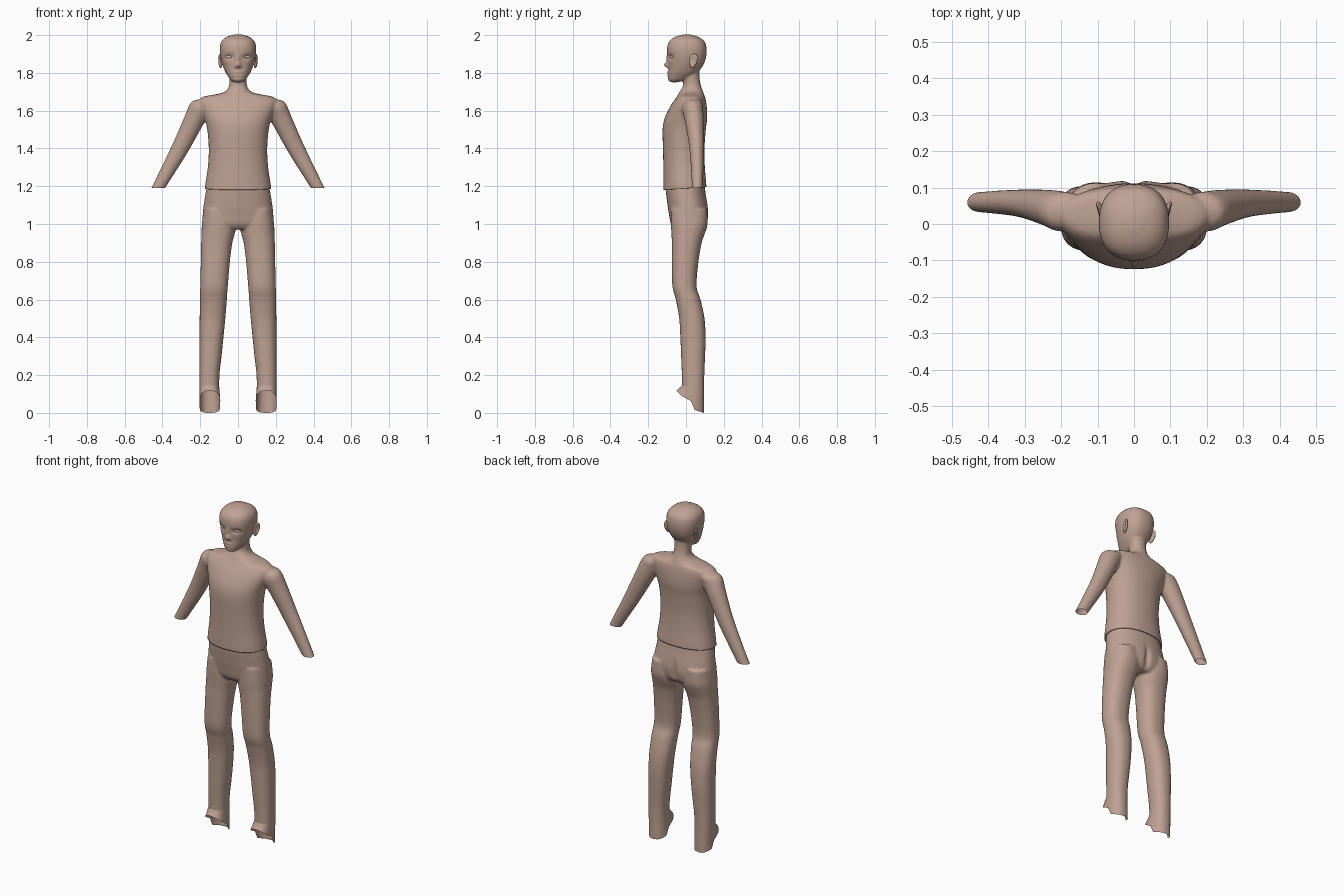
import bpy, bmesh, math
from mathutils import Vector, Matrix

if "Cube" in bpy.data.objects:
    bpy.data.objects.remove(bpy.data.objects["Cube"])

VOXEL = 0.0065


def material(name, rgb):
    m = bpy.data.materials.new(name)
    m.diffuse_color = (*rgb, 1)
    m.use_nodes = True
    m.node_tree.nodes["Principled BSDF"].inputs["Base Color"].default_value = m.diffuse_color
    return m


CLAY = material("warm clay", (0.52, 0.36, 0.295))
PALE = material("pale eye", (0.66, 0.52, 0.45))


def smooth_rows(rows, steps=5):
    """Catmull-Rom interpolation of the numbers that describe each ring."""
    out = []
    for i in range(len(rows) - 1):
        p = [rows[max(0, min(len(rows) - 1, i + k))] for k in (-1, 0, 1, 2)]
        for s in range(steps):
            t = s / steps
            out.append([0.5 * (2 * b + (c - a) * t + (2 * a - 5 * b + 4 * c - d) * t * t
                               + (3 * b - a - 3 * c + d) * t ** 3) for a, b, c, d in zip(*p)])
    return out + [list(rows[-1])]


def loft(bm, rows, axis=Vector((1, 0, 0)), power=2.2, side=1, n=40):
    """Closed tube; a row is (centre x, z, front y, back y, half width along axis)."""
    rings = []
    for cx, z, yf, yb, r in smooth_rows(rows):
        ring = []
        for k in range(n):
            c, s = math.cos(math.tau * k / n), math.sin(math.tau * k / n)
            u = math.copysign(abs(c) ** (2 / power), c) * r
            v = math.copysign(abs(s) ** (2 / power), s) * (yb - yf) / 2
            p = Vector((cx, (yf + yb) / 2 + v, z)) + axis * u
            p.x *= side
            ring.append(bm.verts.new(p))
        rings.append(ring)
    faces = [bm.faces.new((a[k], a[(k + 1) % n], b[(k + 1) % n], b[k]))
             for a, b in zip(rings, rings[1:]) for k in range(n)]
    faces += [bm.faces.new(rings[0]), bm.faces.new(rings[-1])]
    bmesh.ops.recalc_face_normals(bm, faces=faces)


def make_object(name, bm, mat):
    me = bpy.data.meshes.new(name)
    bm.to_mesh(me)
    bm.free()
    me.materials.append(mat)
    me.shade_smooth()
    ob = bpy.data.objects.new(name, me)
    bpy.context.collection.objects.link(ob)
    return ob


def fuse(bm, iterations):
    """Melt overlapping tubes into one smooth skin and return it as a bmesh."""
    ob = make_object("blend", bm, CLAY)
    rm = ob.modifiers.new("melt", 'REMESH')
    rm.mode, rm.voxel_size = 'VOXEL', VOXEL
    sm = ob.modifiers.new("soften", 'SMOOTH')
    sm.factor, sm.iterations = 0.5, iterations
    dg = bpy.context.evaluated_depsgraph_get()
    me = bpy.data.meshes.new_from_object(ob.evaluated_get(dg))
    out = bmesh.new()
    out.from_mesh(me)
    bpy.data.objects.remove(ob)
    bpy.data.meshes.remove(me)
    return out


def cut(bm, point, normal):
    bmesh.ops.bisect_plane(bm, geom=bm.verts[:] + bm.edges[:] + bm.faces[:], dist=1e-6,
                           plane_co=point, plane_no=normal, clear_outer=True)


def extrude_rim(bm, test, move):
    rim = [e for e in bm.edges if e.is_boundary and all(test(v.co) for v in e.verts)]
    res = bmesh.ops.extrude_edge_only(bm, edges=rim)
    for v in res["geom"]:
        if isinstance(v, bmesh.types.BMVert):
            v.co = move(v.co)


def bump(bm, x, z, sx, sz, dy, test):
    """Push a soft round patch along y, on both sides of the centre."""
    for v in bm.verts:
        if test(v.co):
            v.co.y += dy * math.exp(-((abs(v.co.x) - x) / sx) ** 2 - ((v.co.z - z) / sz) ** 2)


# ---- upper body: shirt, neck, head and sleeves in one skin
bm = bmesh.new()
torso = [(1.13, -.118, .108, .178), (1.2, -.12, .108, .175), (1.3, -.12, .1, .16),
         (1.4, -.122, .098, .155), (1.5, -.124, .105, .163), (1.56, -.113, .112, .178),
         (1.62, -.085, .11, .2), (1.655, -.062, .105, .205), (1.675, -.048, .1, .18),
         (1.688, -.04, .095, .11), (1.702, -.033, .09, .068), (1.73, -.016, .08, .048),
         (1.77, -.012, .072, .046), (1.82, 0, .07, .045)]
loft(bm, [(0, *r) for r in torso])
head = [(1.75, -.082, -.045, .02), (1.76, -.09, -.01, .038), (1.78, -.094, .03, .052),
        (1.80, -.094, .06, .065), (1.83, -.093, .085, .078), (1.86, -.095, .1, .088),
        (1.9, -.1, .109, .095), (1.94, -.099, .108, .096), (1.97, -.086, .096, .086),
        (1.992, -.055, .062, .058), (2.003, -.015, .025, .02)]
loft(bm, [(0, *r) for r in head], power=2.35)
arm_dir = Vector((.481, 0, -.877))
arm = [(.15, 1.645, 0, .08, .03), (.185, 1.632, -.015, .088, .05), (.203, 1.605, -.02, .09, .06),
       (.235, 1.545, -.006, .094, .054), (.307, 1.4, .018, .095, .046),
       (.40, 1.232, .03, .09, .035), (.488, 1.075, .037, .082, .026), (.515, 1.025, .038, .08, .025)]
for side in (1, -1):
    loft(bm, arm, axis=Vector((.877, 0, .481)), power=2, side=side)
bm = fuse(bm, 9)

# open cuffs and shirt hem
for side in (1, -1):
    cut(bm, (.488 * side, 0, 1.075), (arm_dir.x * side, 0, arm_dir.z))
cut(bm, (0, 0, 1.188), (0, .065, -1))
extrude_rim(bm, lambda c: c.z < 1.21 and abs(c.x) < .25,
            lambda c: Vector((c.x * .94, c.y * .92, c.z + .004)))

# face relief
face = lambda c: c.y < -.03 and c.z > 1.74
for x, z, sx, sz, dy in [(.047, 1.884, .024, .014, .012),    # eye sockets
                         (0, 1.872, .011, .022, -.008),      # nose bridge
                         (0, 1.842, .012, .013, -.024),      # nose tip
                         (.013, 1.834, .008, .007, -.006),   # nostrils
                         (0, 1.802, .022, .006, -.007),      # upper lip
                         (0, 1.795, .024, .003, .004),       # mouth line
                         (0, 1.787, .02, .006, -.006),       # lower lip
                         (0, 1.764, .022, .01, -.004)]:      # chin
    bump(bm, x, z, sx, sz, dy, face)
make_object("upper_body", bm, CLAY)

# ---- trousers: hips and two legs in one skin
bm = bmesh.new()
hips = [(1.27, -.105, .095, .15), (1.19, -.108, .1, .167), (1.1, -.098, .115, .182),
        (1.05, -.09, .119, .187), (1.0, -.08, .11, .185), (.972, -.06, .09, .13)]
loft(bm, [(0, *r) for r in hips])
leg = [(1.08, .03, .18, -.08, .112), (1.0, .015, .191, -.08, .114), (.95, .017, .193, -.077, .1),
       (.9, .03, .195, -.075, .083), (.8, .043, .197, -.075, .066), (.67, .054, .2, -.072, .056),
       (.6, .059, .202, -.054, .077), (.5, .067, .203, -.036, .098), (.4, .077, .204, -.03, .104),
       (.3, .087, .205, -.026, .101), (.2, .098, .205, -.022, .097), (.08, .1, .205, -.02, .095)]
for side in (1, -1):
    loft(bm, [((i + o) / 2, z, f, b, (o - i) / 2) for z, i, o, f, b in leg], side=side, power=2.3)
bm = fuse(bm, 8)
bump(bm, 0, 1.04, .016, .06, -.014, lambda c: c.y > .04)
cut(bm, (0, 0, 1.25), (0, 0, 1))
cut(bm, (0, 0, .145), (0, 0, -1))

# trouser hem: flared over the instep, dropping to the ground at the heel
HEM = [(0, -.05, .118), (.25, -.02, .088), (.55, .027, .062), (.7, .046, .015), (1, .096, 0)]


def hem(c):
    t = max(0, min(1, (c.y + .02) / .115))
    for a, b in zip(HEM, HEM[1:]):
        if t <= b[0]:
            k = (t - a[0]) / (b[0] - a[0])
            x = abs(c.x) - (.006 if abs(c.x) < .13 else 0)
            return Vector((math.copysign(x, c.x), a[1] + (b[1] - a[1]) * k, a[2] + (b[2] - a[2]) * k))


extrude_rim(bm, lambda c: c.z < .16, hem)
make_object("trousers", bm, CLAY)

# ---- ears and eyes
for side, tag in ((1, "left"), (-1, "right")):
    bm = bmesh.new()
    bmesh.ops.create_uvsphere(bm, u_segments=24, v_segments=16, radius=1)
    for v in bm.verts:
        v.co = Vector((v.co.x * .011, v.co.y * (.022 + .005 * v.co.z), v.co.z * .039))
        if v.co.x * side > 0:
            v.co.x -= side * .012 * math.exp(-(v.co.y / .012) ** 2 - ((v.co.z - .004) / .022) ** 2)
    ear = make_object(tag + "_ear", bm, CLAY)
    ear.location = (.094 * side, .038, 1.863)
    ear.rotation_euler = (-.2, 0, -.3 * side)

    bm = bmesh.new()
    bmesh.ops.create_uvsphere(bm, u_segments=20, v_segments=12, radius=1,
                              matrix=Matrix.Diagonal((.02, .008, .0075, 1)))
    eye = make_object(tag + "_eye", bm, PALE)
    eye.location = (.048 * side, -.075, 1.885)
    eye.rotation_euler = (0, 0, .35 * side)
